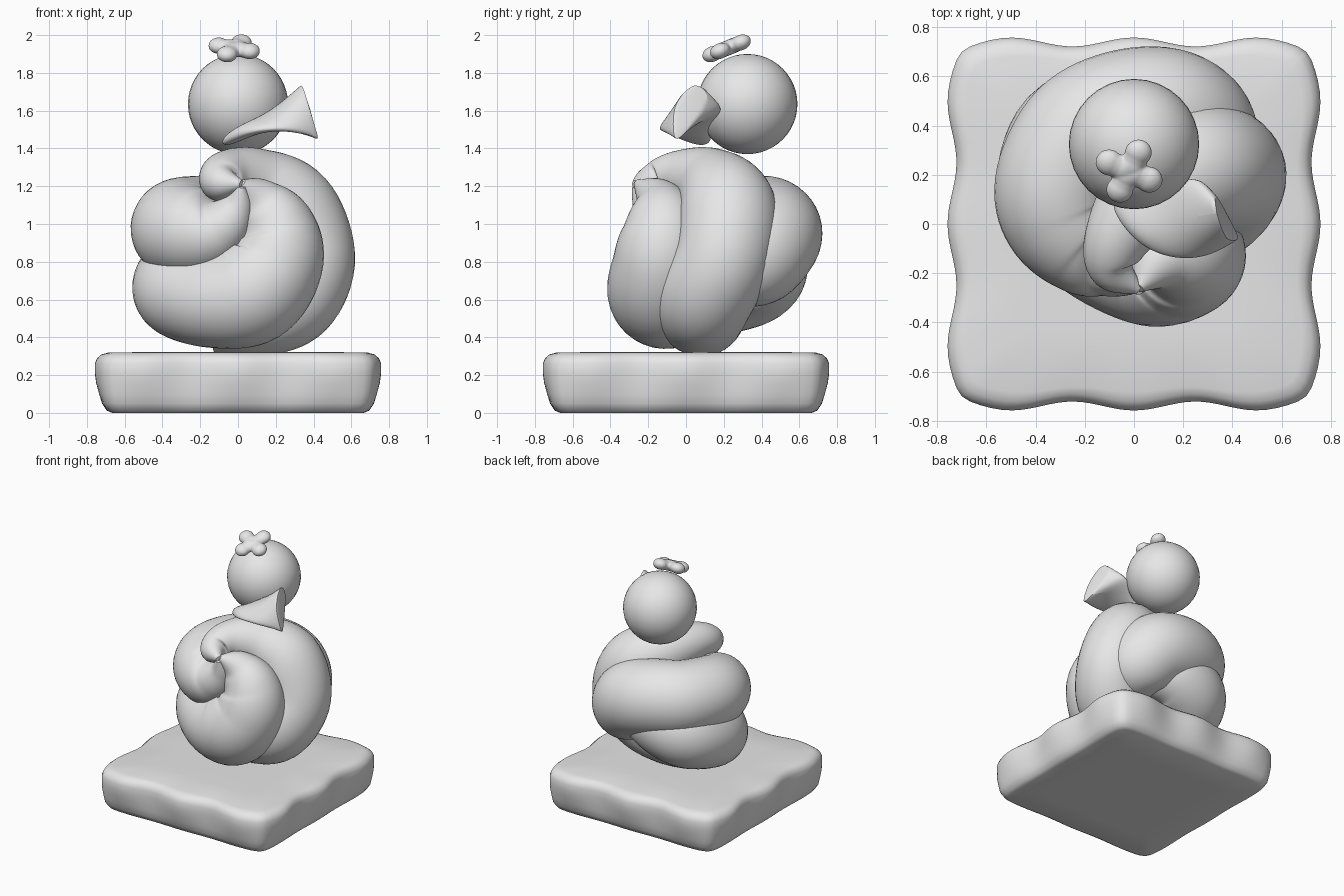
import bpy, bmesh, math
from mathutils import Vector, Matrix

cube = bpy.data.objects.get("Cube")
if cube:
    bpy.data.objects.remove(cube, do_unlink=True)

grey = bpy.data.materials.new("plain_grey")
grey.use_nodes = True
tone = (0.8, 0.8, 0.8, 1)
grey.diffuse_color = tone
for node in grey.node_tree.nodes:
    if node.type == 'BSDF_PRINCIPLED':
        node.inputs["Base Color"].default_value = tone


def finish(bm, name):
    """Turn a bmesh into a smooth shaded object."""
    bmesh.ops.recalc_face_normals(bm, faces=bm.faces)
    mesh = bpy.data.meshes.new(name)
    bm.to_mesh(mesh)
    bm.free()
    mesh.materials.append(grey)
    obj = bpy.data.objects.new(name, mesh)
    bpy.context.collection.objects.link(obj)
    for other in bpy.context.selected_objects:
        other.select_set(False)
    obj.select_set(True)
    bpy.context.view_layer.objects.active = obj
    bpy.ops.object.shade_smooth_by_angle(angle=math.radians(50))
    return obj


def loft(bm, rings):
    """Bridge closed rings of points and cap both ends."""
    rows = [[bm.verts.new(p) for p in ring] for ring in rings]
    count = len(rows[0])
    for low, high in zip(rows, rows[1:]):
        for i in range(count):
            j = (i + 1) % count
            bm.faces.new((low[i], low[j], high[j], high[i]))
    return bm.faces.new(rows[0][::-1]), bm.faces.new(rows[-1])


def spline(points, steps):
    """Smooth path through the points, which carry x, y, z and radius."""
    pts = [Vector(p) for p in points]
    pts = [pts[0] * 2 - pts[1]] + pts + [pts[-1] * 2 - pts[-2]]
    path = []
    for a, b, c, d in zip(pts, pts[1:], pts[2:], pts[3:]):
        for k in range(steps):
            t = k / steps
            path.append((b * 2 + (c - a) * t + (a * 2 - b * 5 + c * 4 - d) * t ** 2
                         + (b * 3 - a - c * 3 + d) * t ** 3) / 2)
    return path + [pts[-2]]


def tube(name, points, sides=40, steps=8):
    """Tapered round tube along a smooth path."""
    path = spline(points, steps)
    normal = Vector((0.3, 0.2, 1))
    rings = []
    for i, p in enumerate(path):
        ahead = path[min(i + 1, len(path) - 1)] - path[max(i - 1, 0)]
        tangent = ahead.to_3d().normalized()
        normal = (normal - tangent * normal.dot(tangent)).normalized()
        side = tangent.cross(normal)
        rings.append([p.to_3d() + p.w * (normal * math.cos(a) + side * math.sin(a))
                      for a in (math.tau * k / sides for k in range(sides))])
    bm = bmesh.new()
    loft(bm, rings)
    finish(bm, name)


# Cushion: rounded square with sides that grow wavier towards the top
def cushion_ring(scale, z, wave, count=160, half=0.74, power=18):
    ring = []
    for k in range(count):
        a = math.tau * k / count
        c, s = math.cos(a), math.sin(a)
        r = half / (abs(c) ** power + abs(s) ** power) ** (1 / power)
        x, y = r * c, r * s
        push_x = wave * math.cos(4 * math.pi * y) * (abs(x) / half) ** 8
        push_y = wave * math.cos(4 * math.pi * x) * (abs(y) / half) ** 8
        ring.append((scale * x + math.copysign(1, x) * push_x,
                     scale * y + math.copysign(1, y) * push_y, z))
    return ring


profile = [(0.6, 0, 0), (0.9, 0, 0), (0.935, 0.012, 0.003), (0.965, 0.05, 0.006),
           (0.98, 0.1, 0.01), (0.995, 0.16, 0.015), (1, 0.21, 0.018), (1, 0.26, 0.018),
           (0.985, 0.29, 0.017), (0.955, 0.31, 0.015), (0.91, 0.32, 0.01), (0.6, 0.322, 0)]
bm = bmesh.new()
loft(bm, [cushion_ring(*row) for row in profile])
finish(bm, "cushion")

# Swirled body: three tapered coils meeting at a point in front
tube("upper_coil", [
    (0.02, -0.27, 1.2, 0.02), (0, -0.21, 1.1, 0.085), (-0.07, -0.155, 1, 0.155),
    (-0.17, -0.09, 0.955, 0.22), (-0.28, 0.03, 0.96, 0.255), (-0.3, 0.17, 0.98, 0.265),
    (-0.2, 0.35, 0.98, 0.275), (-0.03, 0.43, 0.97, 0.28), (0.15, 0.43, 0.92, 0.28),
    (0.25, 0.34, 0.8, 0.26), (0.24, 0.2, 0.69, 0.17)])
tube("lower_coil", [
    (0.02, -0.26, 1.22, 0.02), (0.1, -0.16, 1.13, 0.13), (0.19, -0.12, 0.99, 0.215),
    (0.2, -0.13, 0.81, 0.255), (0.07, -0.135, 0.64, 0.28), (-0.14, -0.06, 0.6, 0.255),
    (-0.3, 0.11, 0.65, 0.255), (-0.24, 0.34, 0.72, 0.26), (-0.04, 0.4, 0.79, 0.24),
    (0.14, 0.34, 0.8, 0.18)])
tube("outer_coil", [
    (0.02, -0.27, 1.21, 0.02), (-0.085, -0.18, 1.22, 0.1), (-0.06, -0.04, 1.25, 0.14),
    (0.07, 0.12, 1.21, 0.2), (0.26, 0.22, 1.08, 0.26), (0.36, 0.2, 0.83, 0.26),
    (0.28, 0.1, 0.62, 0.26), (0.1, 0.08, 0.54, 0.24), (-0.12, 0.1, 0.54, 0.22)])

# Round head
bm = bmesh.new()
bmesh.ops.create_uvsphere(bm, u_segments=32, v_segments=24, radius=0.265,
                          matrix=Matrix.Translation((0, 0.325, 1.635)))
finish(bm, "head")

# Four-lobed flower tilted forward on the head, its balls fused and smoothed
bm = bmesh.new()
tilt = (Matrix.Translation((-0.02, 0.215, 1.93)) @ Matrix.Rotation(math.radians(22), 4, 'X')
        @ Matrix.Diagonal((1, 1, 0.75, 1)))
for k in range(4):
    spin = tilt @ Matrix.Rotation(math.radians(90 * k - 25), 4, 'Z')
    for offset, radius in ((0.025, 0.054), (0.06, 0.051), (0.09, 0.055)):
        bmesh.ops.create_uvsphere(bm, u_segments=24, v_segments=16, radius=radius,
                                  matrix=spin @ Matrix.Translation((offset, 0, 0)))
flower = finish(bm, "flower")
fuse = flower.modifiers.new("fuse", 'REMESH')
fuse.mode = 'VOXEL'
fuse.voxel_size = 0.006
fuse.use_smooth_shade = True
soften = flower.modifiers.new("soften", 'SMOOTH')
soften.iterations = 6

# Flared petal reaching out from under the head
front_low = [(-0.11, 0.09, 1.39), (0.02, -0.1, 1.455), (0.18, -0.17, 1.485),
             (0.33, -0.16, 1.455), (0.44, -0.065, 1.42)]
front_bulge = [(-0.11, 0.08, 1.43), (0, -0.09, 1.51), (0.16, -0.14, 1.53),
               (0.28, -0.12, 1.57), (0.375, -0.08, 1.63)]
top_edge = [(-0.1, 0.09, 1.46), (0.03, -0.04, 1.55), (0.14, 0, 1.585),
            (0.25, 0.01, 1.69), (0.335, 0.045, 1.775)]
back_edge = [(-0.05, 0.16, 1.46), (0.08, 0.15, 1.52), (0.18, 0.24, 1.61),
             (0.26, 0.27, 1.64), (0.32, 0.16, 1.68)]
underside = [(-0.05, 0.14, 1.4), (0.08, 0.07, 1.46), (0.2, 0.08, 1.51),
             (0.3, 0.07, 1.53), (0.41, -0.02, 1.46)]
bm = bmesh.new()
caps = loft(bm, list(zip(front_low, front_bulge, top_edge, back_edge, underside)))
crease = bm.edges.layers.float.new("crease_edge")
for edge in caps[1].edges:
    edge[crease] = 0.9
petal = finish(bm, "petal")
rounding = petal.modifiers.new("rounding", 'SUBSURF')
rounding.levels = rounding.render_levels = 3
